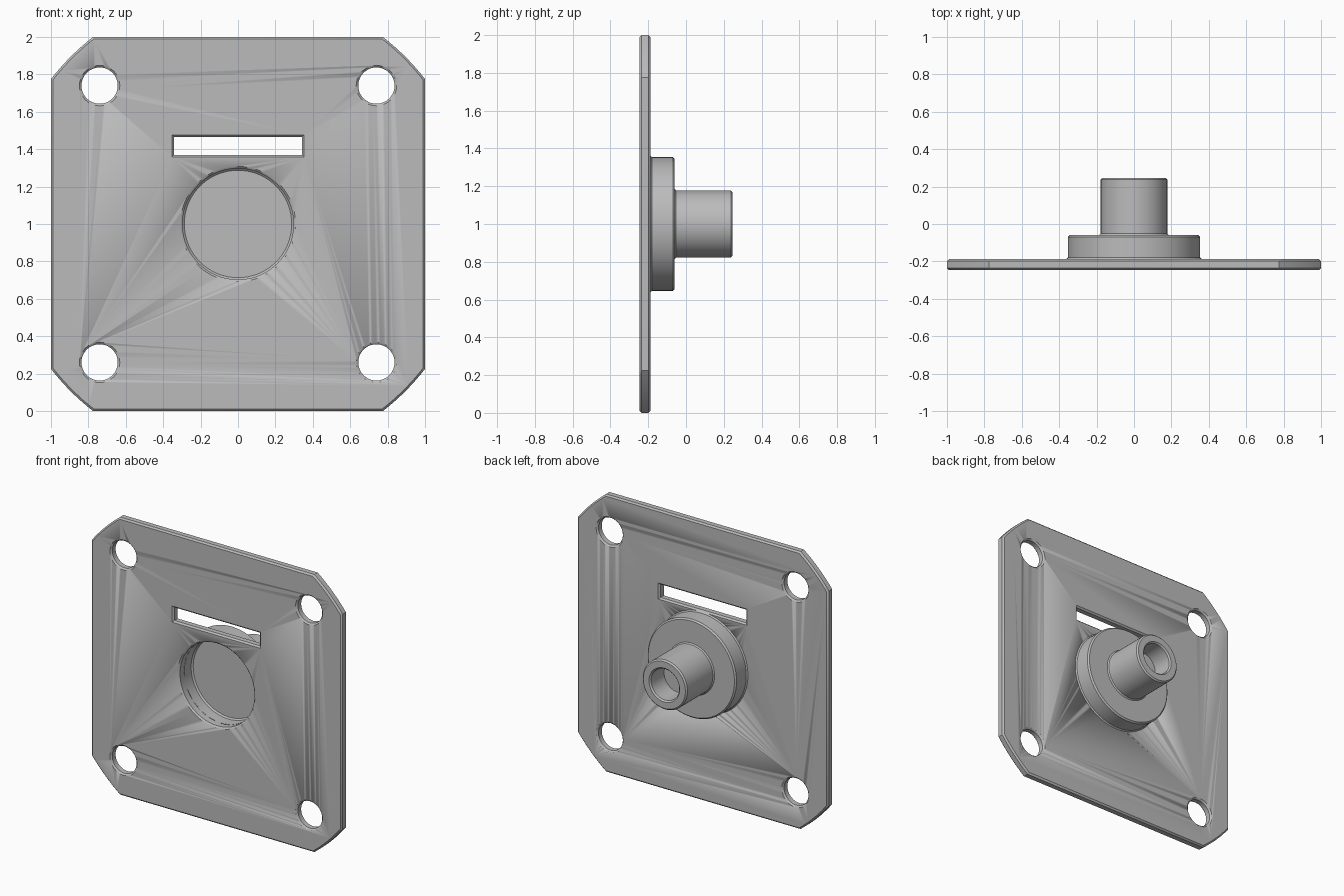
import bpy, bmesh, math
from mathutils import Vector

cube = bpy.data.objects.get("Cube")
if cube:
    bpy.data.objects.remove(cube, do_unlink=True)

grey = bpy.data.materials.new("plain grey")
grey.use_nodes = True
grey.diffuse_color = (0.5, 0.5, 0.5, 1)
grey.node_tree.nodes["Principled BSDF"].inputs["Base Color"].default_value = (0.5, 0.5, 0.5, 1)

FRONT, BACK, CH = -0.247, -0.188, 0.011   # plate faces and chamfer size
MID = 1.0                                 # height of the hub axis


def finish(name, bm):
    bmesh.ops.recalc_face_normals(bm, faces=bm.faces)
    mesh = bpy.data.meshes.new(name)
    bm.to_mesh(mesh)
    bm.free()
    mesh.materials.append(grey)
    obj = bpy.data.objects.new(name, mesh)
    bpy.context.collection.objects.link(obj)
    return obj


def loft(name, sections):
    """Join (y, outline) sections along y, closing both ends."""
    bm = bmesh.new()
    rings = [[bm.verts.new((x, y, z)) for x, z in pts] for y, pts in sections]
    for a, b in zip(rings, rings[1:]):
        for i in range(len(a)):
            j = (i + 1) % len(a)
            bm.faces.new((a[i], a[j], b[j], b[i]))
    bm.faces.new(rings[0])
    bm.faces.new(rings[-1])
    return finish(name, bm)


def circle(x, z, r, n=64):
    return [(x + r * math.cos(math.tau * i / n), z + r * math.sin(math.tau * i / n))
            for i in range(n)]


def rect(w, z0, z1, grow):
    w, z0, z1 = w + grow, z0 - grow, z1 + grow
    return [(-w, z0), (w, z0), (w, z1), (-w, z1)]


def plate_outline(inset, n=10):
    """Square whose corners are trimmed by one large circle."""
    h, r = 1 - inset, 1.265 - inset
    start = math.acos(h / r)
    span = math.pi / 2 - 2 * start
    angles = [q * math.pi / 2 + start + span * i / n for q in range(4) for i in range(n + 1)]
    return [(r * math.cos(a), MID + r * math.sin(a)) for a in angles]


def flared(name, outline, front=True, back=True):
    """Through cutter that opens out into a chamfer at the plate faces."""
    f, b = CH * front, CH * back
    return loft(name, [(FRONT - CH, outline(2 * f)), (FRONT + CH, outline(0)),
                       (BACK - CH, outline(0)), (BACK + CH, outline(2 * b))])


# Mounting plate with chamfered rim
plate = loft("mounting_plate", [(FRONT, plate_outline(CH)), (FRONT + CH, plate_outline(0)),
                                (BACK - CH, plate_outline(0)), (BACK, plate_outline(CH))])

# Bolt holes, slot and recess opening
cutters = [flared("bolt_hole_cutter", lambda g, x=x, z=z: circle(x, MID + z, 0.097 + g))
           for x in (-0.74, 0.74) for z in (-0.74, 0.74)]
cutters.append(flared("slot_cutter", lambda g: rect(0.342, 1.37, 1.465, g)))
cutters.append(flared("recess_cutter", lambda g: circle(0, MID, 0.297 + g, 96), back=False))
for c in cutters:
    c.hide_render = True
    c.hide_set(True)
    mod = plate.modifiers.new(c.name, "BOOLEAN")
    mod.operation = "DIFFERENCE"
    mod.solver = "EXACT"
    mod.object = c

# Hub: recess cup, flange and hollow boss turned from one profile of (radius, y)
profile = [(0, -0.1), (0.287, -0.1), (0.297, -0.11), (0.297, BACK),
           (0.362, BACK), (0.354, BACK + 0.008), (0.354, -0.07), (0.344, -0.06),
           (0.186, -0.06), (0.178, -0.052), (0.178, 0.237), (0.168, 0.247),
           (0.122, 0.247), (0.112, 0.237), (0.112, 0.09), (0, 0.09)]
bm = bmesh.new()
verts = [bm.verts.new((r, y, MID)) for r, y in profile]
edges = [bm.edges.new(pair) for pair in zip(verts, verts[1:])]
bmesh.ops.spin(bm, geom=verts + edges, cent=(0, 0, MID), axis=(0, 1, 0),
               angle=math.tau, steps=96)
bmesh.ops.remove_doubles(bm, verts=bm.verts, dist=0.0005)
hub = finish("hub", bm)

# Smooth round walls, crisp edges
bpy.ops.object.select_all(action="DESELECT")
for obj in (plate, hub):
    obj.select_set(True)
bpy.context.view_layer.objects.active = plate
bpy.ops.object.shade_smooth_by_angle(angle=math.radians(30))
for c in cutters:
    for poly in c.data.polygons:
        poly.use_smooth = len(c.data.vertices) > 16 and len(poly.vertices) == 4
    for edge in c.data.edges:
        a, b = (c.data.vertices[i].co.y for i in edge.vertices)
        edge.use_edge_sharp = abs(a - b) < 1e-5
